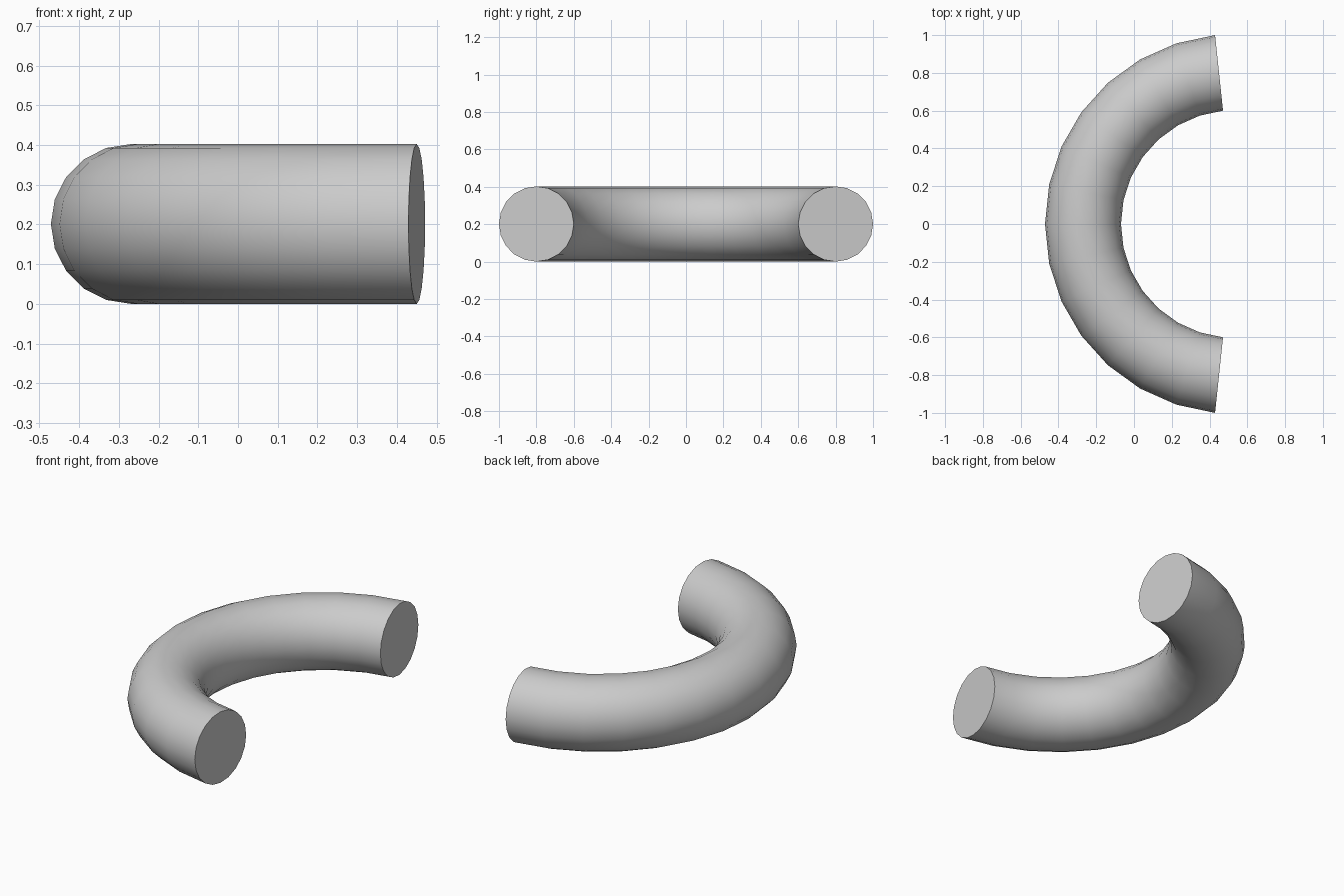
import bpy, bmesh
from math import sin, cos, pi, radians

if "Cube" in bpy.data.objects:
    bpy.data.objects.remove(bpy.data.objects["Cube"])

RING_R, TUBE_R = 0.8044, 0.2011   # ring and tube radii
CENTRE_X = 0.5343                 # ring centre
SIDES, STEPS, STEP = 20, 14, 12   # tube sides, bend segments, degrees each

bm = bmesh.new()

# Cross-sections swept around the ring centre
rings = []
for i in range(STEPS + 1):
    a = radians(180 - STEPS * STEP / 2 + i * STEP)
    ring = []
    for j in range(SIDES):
        t = 2 * pi * j / SIDES
        r = RING_R + TUBE_R * cos(t)
        ring.append(bm.verts.new((CENTRE_X + r * cos(a), r * sin(a),
                                  TUBE_R + TUBE_R * sin(t))))
    rings.append(ring)

# Tube wall
for a, b in zip(rings, rings[1:]):
    for j in range(SIDES):
        k = (j + 1) % SIDES
        bm.faces.new((a[j], a[k], b[k], b[j]))

# Flat end caps
bm.faces.new(rings[0])
bm.faces.new(rings[-1])
bmesh.ops.recalc_face_normals(bm, faces=bm.faces)

mesh = bpy.data.meshes.new("curved_tube")
bm.to_mesh(mesh)
bm.free()
tube = bpy.data.objects.new("curved_tube", mesh)
bpy.context.collection.objects.link(tube)

# Smooth wall, sharp cap edges
bpy.context.view_layer.objects.active = tube
tube.select_set(True)
bpy.ops.object.shade_smooth_by_angle(angle=radians(40))
